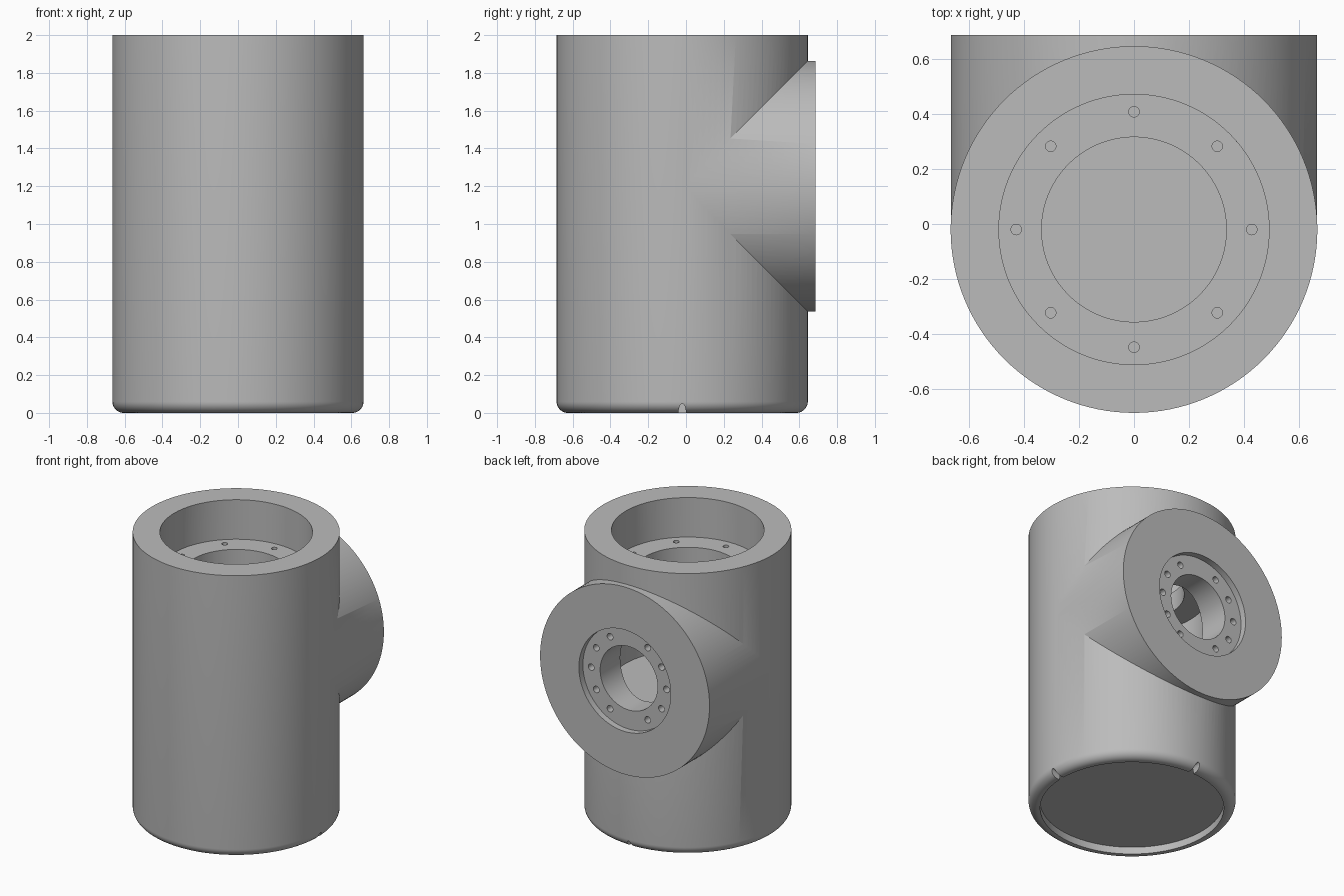
import bpy, bmesh, math
from mathutils import Matrix, Vector

cube = bpy.data.objects.get("Cube")
if cube:
    bpy.data.objects.remove(cube, do_unlink=True)

R = 0.665          # radius of both the body and the branch
AXIS_Y = -0.02     # body axis
BRANCH_Z = 1.2     # branch axis height
FACE_Y = 0.685     # branch end face

grey = bpy.data.materials.new("machined grey")
grey.use_nodes = True
grey.diffuse_color = (0.5, 0.5, 0.5, 1)
grey.node_tree.nodes["Principled BSDF"].inputs["Base Color"].default_value = grey.diffuse_color

UPRIGHT = Matrix.Translation((0, AXIS_Y, 0))
# local +z becomes +y, measured from the body axis height
SIDEWAYS = Matrix.Translation((0, 0, BRANCH_Z)) @ Matrix.Rotation(-math.pi / 2, 4, 'X')


def to_object(name, bm):
    bmesh.ops.recalc_face_normals(bm, faces=bm.faces)
    mesh = bpy.data.meshes.new(name)
    bm.to_mesh(mesh)
    bm.free()
    mesh.materials.append(grey)
    obj = bpy.data.objects.new(name, mesh)
    bpy.context.collection.objects.link(obj)
    return obj


def lathe(name, profile, matrix, steps=128):
    """Revolve an (r, z) profile that starts and ends on the axis."""
    bm = bmesh.new()
    verts = [bm.verts.new((r, 0, z)) for r, z in profile]
    edges = [bm.edges.new(pair) for pair in zip(verts, verts[1:])]
    bmesh.ops.spin(bm, geom=verts + edges, cent=(0, 0, 0), axis=(0, 0, 1),
                   angle=math.tau, steps=steps, use_duplicate=False)
    bmesh.ops.remove_doubles(bm, verts=bm.verts, dist=1e-5)
    bm.transform(matrix)
    return to_object(name, bm)


def bolt_holes(name, angles, ring, radius, z, depth, matrix):
    """Blind holes on a ring, opening at height z."""
    bm = bmesh.new()
    for a in angles:
        t = math.radians(a)
        place = Matrix.Translation((ring * math.cos(t), ring * math.sin(t), z))
        bmesh.ops.create_cone(bm, cap_ends=True, segments=20, radius1=radius, radius2=radius,
                              depth=2 * depth, matrix=matrix @ place)
    return to_object(name, bm)


def combine(target, tool, operation):
    mod = target.modifiers.new(tool.name, 'BOOLEAN')
    mod.object, mod.operation, mod.solver = tool, operation, 'EXACT'
    bpy.context.view_layer.objects.active = target
    bpy.ops.object.modifier_apply(modifier=mod.name)
    bpy.data.objects.remove(tool, do_unlink=True)


# Main body: rounded lower edge and a shallow recess underneath
fillet = 0.06
arc = [(R - fillet + fillet * math.sin(a), fillet - fillet * math.cos(a))
       for a in [math.pi / 2 * i / 10 for i in range(11)]]
body = lathe("tee_housing", [(0, 0.05), (0.59, 0.05), (0.59, 0)] + arc + [(R, 2), (0, 2)], UPRIGHT)

# Side branch of nearly the same radius
branch = lathe("side_branch", [(0, AXIS_Y), (R - 0.001, AXIS_Y), (R - 0.001, FACE_Y), (0, FACE_Y)],
               SIDEWAYS)
combine(body, branch, 'UNION')

# Vertical bore: wide mouth, bolted ledge, inner chamber
bore = lathe("vertical_bore", [(0, 0.92), (0.49, 0.92), (0.49, 1.58), (0.335, 1.58),
                               (0.335, 1.72), (0.49, 1.72), (0.49, 2.1), (0, 2.1)], UPRIGHT)
combine(body, bore, 'DIFFERENCE')

# Side port: shallow counterbore and a hole into the chamber
ledge_y = FACE_Y - 0.045
port = lathe("side_port", [(0, 0.1), (0.225, 0.1), (0.225, ledge_y), (0.36, ledge_y),
                           (0.36, 0.8), (0, 0.8)], SIDEWAYS)
combine(body, port, 'DIFFERENCE')

# Bolt circles on both ledges
top_bolts = bolt_holes("top_bolts", range(0, 360, 45), 0.427, 0.019, 1.72, 0.06, UPRIGHT)
combine(body, top_bolts, 'DIFFERENCE')
side_angles = [a for a in range(0, 360, 30) if a not in (90, 270)]
side_bolts = bolt_holes("side_bolts", side_angles, 0.295, 0.023, ledge_y, 0.06, SIDEWAYS)
combine(body, side_bolts, 'DIFFERENCE')

# Drain notches through the lower lip, on the left and the back
for direction in (Vector((1, 0, 0)), Vector((0, 1, 0))):
    bm = bmesh.new()
    turn = direction.to_track_quat('Z', 'Y').to_matrix().to_4x4()
    stretch = Matrix.Diagonal((1, 1, 2.4, 1))
    place = Matrix.Translation(direction * 0.635 + Vector((0, AXIS_Y, 0)))
    bmesh.ops.create_cone(bm, cap_ends=True, segments=24, radius1=0.02, radius2=0.02,
                          depth=0.14, matrix=place @ stretch @ turn)
    combine(body, to_object("drain_notch", bm), 'DIFFERENCE')

# Smooth curved walls, crisp machined edges
bpy.ops.object.select_all(action='DESELECT')
body.select_set(True)
bpy.context.view_layer.objects.active = body
bpy.ops.object.shade_smooth_by_angle(angle=math.radians(30))
